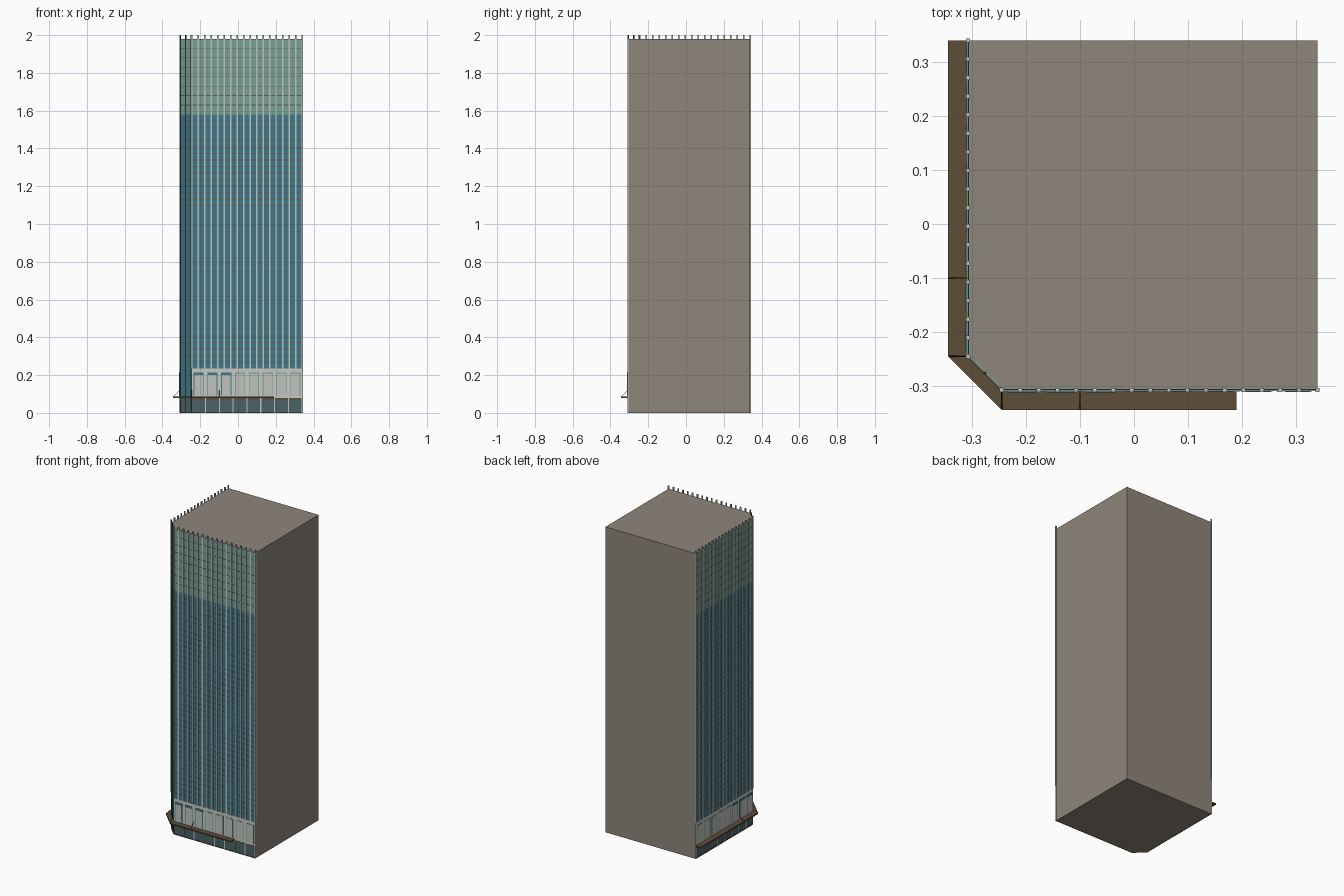
import bpy
import bmesh
from mathutils import Vector

if "Cube" in bpy.data.objects:
    bpy.data.objects.remove(bpy.data.objects["Cube"], do_unlink=True)


def material(name, r, g, b):
    """Flat material from 0-255 display colour."""
    lin = [((c / 255 + 0.055) / 1.055) ** 2.4 for c in (r, g, b)] + [1]
    m = bpy.data.materials.new(name)
    m.use_nodes = True
    m.diffuse_color = lin
    m.node_tree.nodes["Principled BSDF"].inputs["Base Color"].default_value = lin
    return m


STONE = material("warm grey stone", 142, 134, 123)
BLUE = material("blue glass", 62, 120, 138)
GREEN = material("green glass", 118, 160, 148)
PALE = material("pale metal", 192, 196, 190)
PANEL = material("light panel", 200, 201, 196)
LINE = material("dull floor band", 88, 92, 86)
SHOP = material("dark shop glass", 74, 98, 102)
BROWN = material("brown canopy", 94, 77, 57)
DARK = material("dark metal", 45, 45, 42)

LO, HI, CUT = -0.304, 0.34, -0.245   # wall line, far wall, corner cut
TOP, SPLIT, BASE, SHOP_TOP = 1.98, 1.58, 0.235, 0.08
SPAN = HI - CUT

# Each wall: name, start, direction along it, outward normal, length
WALLS = [
    ("front", Vector((CUT, LO, 0)), Vector((1, 0, 0)), Vector((0, -1, 0)), SPAN),
    ("left_side", Vector((LO, CUT, 0)), Vector((0, 1, 0)), Vector((-1, 0, 0)), SPAN),
]
CORNER = ("corner", Vector((LO, CUT, 0)), Vector((1, -1, 0)).normalized(),
          Vector((-1, -1, 0)).normalized(), (CUT - LO) * 2 ** 0.5)


def finish(name, bm, mat):
    bmesh.ops.recalc_face_normals(bm, faces=bm.faces)
    mesh = bpy.data.meshes.new(name)
    bm.to_mesh(mesh)
    bm.free()
    mesh.materials.append(mat)
    ob = bpy.data.objects.new(name, mesh)
    bpy.context.collection.objects.link(ob)
    return ob


def prism(name, outline, z0, z1, mat):
    bm = bmesh.new()
    face = bm.faces.new([bm.verts.new((x, y, z0)) for x, y in outline])
    ext = bmesh.ops.extrude_face_region(bm, geom=[face])
    verts = [v for v in ext["geom"] if isinstance(v, bmesh.types.BMVert)]
    bmesh.ops.translate(bm, verts=verts, vec=(0, 0, z1 - z0))
    return finish(name, bm, mat)


def boxes(name, wall, mat, specs):
    """Boxes on a wall, each as (u0, u1, z0, z1, depth out from the wall)."""
    _, start, along, out, _ = wall
    bm = bmesh.new()
    for u0, u1, z0, z1, depth in specs:
        corners = [start + along * u + out * d + Vector((0, 0, z0))
                   for u, d in ((u0, 0), (u1, 0), (u1, depth), (u0, depth))]
        low = [bm.verts.new(c) for c in corners]
        high = [bm.verts.new(c + Vector((0, 0, z1 - z0))) for c in corners]
        bm.faces.new(low)
        bm.faces.new(high)
        for i in range(4):
            j = (i + 1) % 4
            bm.faces.new((low[i], low[j], high[j], high[i]))
    finish(wall[0] + "_" + name, bm, mat)


def curtain_wall(wall, bays, bottom):
    """Glass, floor bands and upright fins of the tower."""
    length = wall[4]
    boxes("blue_glass", wall, BLUE, [(0, length, bottom, SPLIT, 0.003)])
    boxes("green_glass", wall, GREEN, [(0, length, SPLIT, TOP, 0.003)])
    floors = [BASE + 0.0345 * i for i in range(1, 39)]
    floors += [SPLIT + 0.05 * i for i in range(1, 8)]
    boxes("floor_bands", wall, LINE,
          [(0, length, z - 0.0018, z + 0.0018, 0.0038) for z in floors])
    step = length / bays
    return [i * step for i in range(bays + 1)]


# Tower body with a cut corner
prism("tower_body", [(LO, HI), (LO, CUT), (CUT, LO), (HI, LO), (HI, HI)],
      0, TOP, STONE)

for wall in WALLS:
    lines = curtain_wall(wall, 17, BASE)
    boxes("fins", wall, PALE,
          [(u - 0.004, u + 0.004, BASE, 2.0, 0.007) for u in lines])

    # Podium: light panels, framed windows with a blue head strip
    boxes("podium_panel", wall, PANEL, [(0, SPAN + 0.003, SHOP_TOP, BASE, 0.005)])
    trims = {BLUE: [], GREEN: []}
    panes, heads = [], []
    pitch = SPAN / 8
    for i in range(8):
        a, b = i * pitch + 0.01, (i + 1) * pitch - 0.01
        z0, z1, t = 0.092, 0.213, 0.004
        colour = BLUE if i < 3 else GREEN
        trims[colour].append((a, b, z0, z1, 0.0062))
        panes.append((a + t, b - t, z0, z1 - t, 0.0072))
        if i < 3:
            heads.append((a, b, z1 - 0.013, z1, 0.0082))
    boxes("blue_window_frames", wall, BLUE, trims[BLUE])
    boxes("green_window_frames", wall, GREEN, trims[GREEN])
    boxes("window_panes", wall, PALE, panes)
    boxes("window_heads", wall, BLUE, heads)

    # Street level: shop glass, posts and brown rails
    boxes("shop_glass", wall, SHOP, [(0, SPAN, 0, SHOP_TOP, 0.004)])
    boxes("shop_posts", wall, PALE,
          [(i * pitch - 0.003, i * pitch + 0.003, 0, SHOP_TOP, 0.006)
           for i in range(1, 9)])
    boxes("shop_rails", wall, BROWN,
          [(0, SPAN, 0, 0.006, 0.0055), (0, SPAN, 0.072, SHOP_TOP, 0.0055)])

# Cut corner: glass runs down to the shop front
lines = curtain_wall(CORNER, 2, SHOP_TOP)
boxes("fins", CORNER, DARK, [(u - 0.0025, u + 0.0025, 0, 2.0, 0.005) for u in lines])
boxes("shop_glass", CORNER, SHOP, [(0, CORNER[4], 0, SHOP_TOP, 0.004)])

# Flat canopy wrapping the corner
EDGE = -0.345
prism("canopy", [(LO, HI), (EDGE, HI), (EDGE, CUT), (CUT, EDGE), (0.19, EDGE),
                 (0.19, LO), (CUT, LO), (LO, CUT)], 0.078, 0.086, BROWN)


def rod(name, a, b):
    curve = bpy.data.curves.new(name, "CURVE")
    curve.dimensions = "3D"
    curve.bevel_depth = 0.0012
    curve.bevel_resolution = 0
    spline = curve.splines.new("POLY")
    spline.points.add(1)
    for point, co in zip(spline.points, (a, b)):
        point.co = (*co, 1)
    curve.materials.append(DARK)
    bpy.context.collection.objects.link(bpy.data.objects.new(name, curve))


# Tie rods holding the canopy
for s in (CUT, -0.1):
    rod("front_tie_rod", (s, EDGE + 0.003, 0.086), (s, LO, 0.125))
    rod("left_tie_rod", (EDGE + 0.003, s, 0.086), (LO, s, 0.125))
